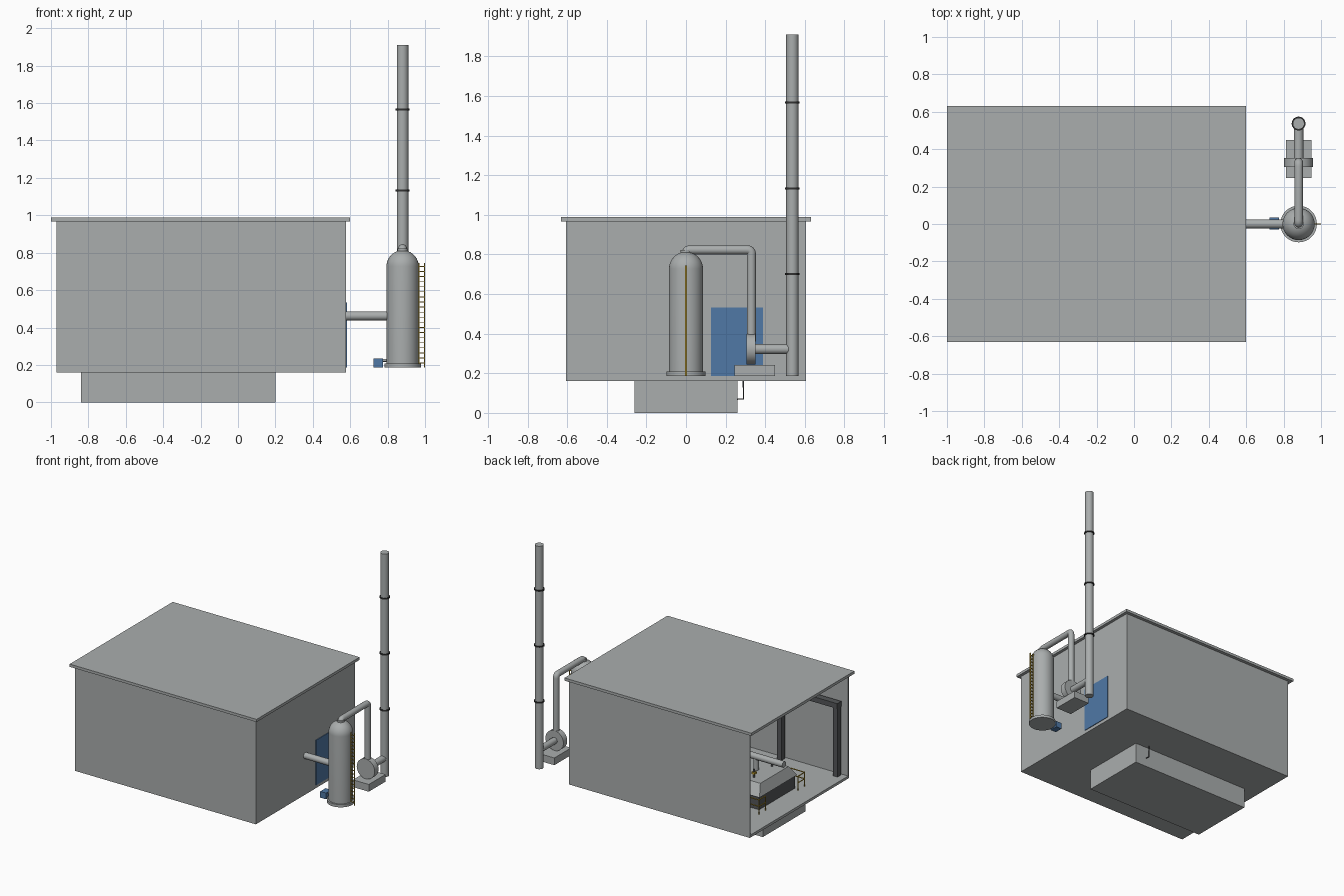
import bpy, bmesh, math
from mathutils import Vector

if "Cube" in bpy.data.objects:
    bpy.data.objects.remove(bpy.data.objects["Cube"])


def material(name, rgb):
    m = bpy.data.materials.new(name)
    m.diffuse_color = (*rgb, 1)
    m.use_nodes = True
    m.node_tree.nodes["Principled BSDF"].inputs["Base Color"].default_value = m.diffuse_color
    return m


GREY = material("light grey", (0.40, 0.42, 0.42))
DARK = material("dark grey", (0.09, 0.095, 0.10))
BLACK = material("black", (0.03, 0.03, 0.03))
BLUE = material("blue", (0.08, 0.19, 0.38))
YELLOW = material("safety yellow", (0.50, 0.33, 0.03))


def finish(name, bm, mat, smooth=False):
    bmesh.ops.recalc_face_normals(bm, faces=bm.faces)
    me = bpy.data.meshes.new(name)
    bm.to_mesh(me)
    bm.free()
    me.materials.append(mat)
    ob = bpy.data.objects.new(name, me)
    bpy.context.collection.objects.link(ob)
    if smooth:
        bpy.ops.object.select_all(action='DESELECT')
        ob.select_set(True)
        bpy.context.view_layer.objects.active = ob
        bpy.ops.object.shade_smooth_by_angle(angle=math.radians(35))
    return ob


def box(name, x0, x1, y0, y1, z0, z1, mat):
    bm = bmesh.new()
    bmesh.ops.create_cube(bm, size=1)
    for v in bm.verts:
        v.co = ((x0 + x1) / 2 + v.co.x * (x1 - x0),
                (y0 + y1) / 2 + v.co.y * (y1 - y0),
                (z0 + z1) / 2 + v.co.z * (z1 - z0))
    return finish(name, bm, mat)


def lathe(name, profile, loc, mat, along_y=False, n=32):
    """Revolve (radius, height) pairs, closing both ends."""
    bm = bmesh.new()
    rings = []
    for r, h in profile:
        ring = []
        for i in range(n):
            a = 2 * math.pi * i / n
            c, s = r * math.cos(a), r * math.sin(a)
            ring.append(bm.verts.new(Vector(loc) + Vector((c, h, s) if along_y else (c, s, h))))
        rings.append(ring)
    for a, b in zip(rings, rings[1:]):
        for i in range(n):
            bm.faces.new((a[i], a[(i + 1) % n], b[(i + 1) % n], b[i]))
    bm.faces.new(rings[0])
    bm.faces.new(rings[-1])
    return finish(name, bm, mat, True)


def tube(name, points, r, mat, bend=0.0, res=6):
    """Round pipe along points, with rounded corners."""
    pts = [Vector(p) for p in points]
    path = [pts[0]]
    for a, b, c in zip(pts, pts[1:], pts[2:]):
        if bend:
            p, q = b + (a - b).normalized() * bend, b + (c - b).normalized() * bend
            path += [p.lerp(b, t).lerp(b.lerp(q, t), t) for t in (i / 6 for i in range(7))]
        else:
            path.append(b)
    path.append(pts[-1])
    cu = bpy.data.curves.new(name, 'CURVE')
    cu.dimensions = '3D'
    cu.bevel_depth, cu.bevel_resolution, cu.use_fill_caps = r, res, True
    sp = cu.splines.new('POLY')
    sp.points.add(len(path) - 1)
    for p, co in zip(sp.points, path):
        p.co = (*co, 1)
    cu.materials.append(mat)
    ob = bpy.data.objects.new(name, cu)
    bpy.context.collection.objects.link(ob)
    return ob


# Building shell, open at the -x end
T = 0.008
box("floor", -0.97, 0.575, -0.605, 0.605, 0.16, 0.18, GREY)
box("foundation_pit", -0.84, 0.20, -0.26, 0.26, 0.0, 0.16, GREY)
box("front_wall", -0.97, 0.575, -0.605, -0.605 + T, 0.18, 0.967, GREY)
box("back_wall", -0.97, 0.575, 0.605 - T, 0.605, 0.18, 0.967, GREY)
box("end_wall", 0.575 - T, 0.577, -0.605, 0.605, 0.16, 0.967, GREY)
box("roof", -1.0, 0.60, -0.63, 0.63, 0.967, 0.988, GREY)
box("door", 0.575, 0.582, 0.126, 0.389, 0.185, 0.533, BLUE)
tube("pit_drain", [(0.1, 0.25, 0.07), (0.1, 0.29, 0.07), (0.1, 0.29, 0.165)], 0.004, DARK, res=2)

# Crane runway along both long walls
for side in (-1, 1):
    y = side * 0.56
    for x in (-0.9, -0.42, 0.06, 0.53):
        box("crane_post", x - 0.02, x + 0.02, y - 0.02, y + 0.02, 0.18, 0.72, DARK)
    box("crane_beam", -0.92, 0.55, y - 0.025, y + 0.025, 0.71, 0.75, DARK)

# Furnace: dark base, tapered hood, valves
box("furnace_base", -0.78, 0.14, -0.22, 0.22, 0.18, 0.28, DARK)
hood = box("furnace_hood", -0.79, 0.15, -0.23, 0.23, 0.28, 0.36, GREY)
for v in hood.data.vertices:
    if v.co.z > 0.3:
        v.co.y *= 0.75
        v.co.x = -0.32 + (v.co.x + 0.32) * 0.93
for x in (-0.66, -0.46, -0.26, -0.06):
    for y in (-0.11, 0.11):
        tube("furnace_valve_stem", [(x, y, 0.35), (x, y, 0.42)], 0.008, DARK, res=3)
        box("furnace_valve", x - 0.014, x + 0.014, y - 0.014, y + 0.014, 0.385, 0.40, YELLOW)
for x in (-0.6, -0.05):
    tube("exhaust_riser", [(x, 0, 0.35), (x, 0, 0.46)], 0.02, GREY)

# Guard rails at the furnace corners
for side in (-1, 1):
    y = side * 0.28
    for z in (0.24, 0.29):
        tube("guard_rail", [(-0.82, y - side * 0.08, z), (-0.82, y, z), (-0.70, y, z)], 0.004, YELLOW, res=1)
    for x, yy in ((-0.82, y - side * 0.08), (-0.82, y), (-0.70, y)):
        tube("guard_post", [(x, yy, 0.18), (x, yy, 0.29)], 0.004, YELLOW, res=1)

# Exhaust duct from the furnace to the scrubber tower
tube("exhaust_duct", [(-0.84, 0, 0.462), (0.82, 0, 0.462)], 0.024, GREY)

# Scrubber tower with domed top
CX = 0.88
dome = [(0.086 * math.cos(a), 0.727 + 0.086 * math.sin(a))
        for a in (math.radians(d) for d in range(0, 85, 7))]
lathe("tower", [(0.098, 0.187), (0.098, 0.208), (0.086, 0.208)] + dome, (CX, 0, 0), GREY)
lathe("tower_nozzle", [(0.027, 0.79), (0.027, 0.822)], (CX, 0, 0), GREY)
tube("tower_outlet", [(CX, 0, 0.80), (CX, 0, 0.823), (CX, 0.33, 0.823), (CX, 0.33, 0.36)],
     0.023, GREY, bend=0.022)

# Ladder on the tower
for x in (0.968, 0.997):
    box("ladder_rail", x - 0.003, x + 0.003, -0.004, 0.004, 0.187, 0.745, YELLOW)
for i in range(20):
    z = 0.21 + i * 0.0272
    box("ladder_rung", 0.967, 0.997, -0.003, 0.003, z - 0.002, z + 0.002, YELLOW)

# Circulation pump
box("pump", 0.725, 0.775, -0.03, 0.035, 0.187, 0.235, BLUE)
tube("pump_pipe", [(0.77, 0, 0.225), (0.82, 0, 0.225)], 0.008, GREY)

# Fan on a plinth, feeding the chimney
box("fan_plinth", 0.812, 0.948, 0.245, 0.45, 0.187, 0.243, GREY)
lathe("fan_housing", [(0.077, 0.305), (0.077, 0.352)], (CX, 0, 0.322), GREY, along_y=True)
tube("fan_outlet", [(CX, 0.34, 0.322), (CX, 0.53, 0.322)], 0.025, GREY)
lathe("chimney", [(0.031, 0.185), (0.031, 1.91)], (CX, 0.537, 0), GREY)
for z in (0.70, 1.133, 1.566):
    lathe("chimney_ring", [(0.037, z - 0.005), (0.037, z + 0.005)], (CX, 0.537, 0), BLACK)
